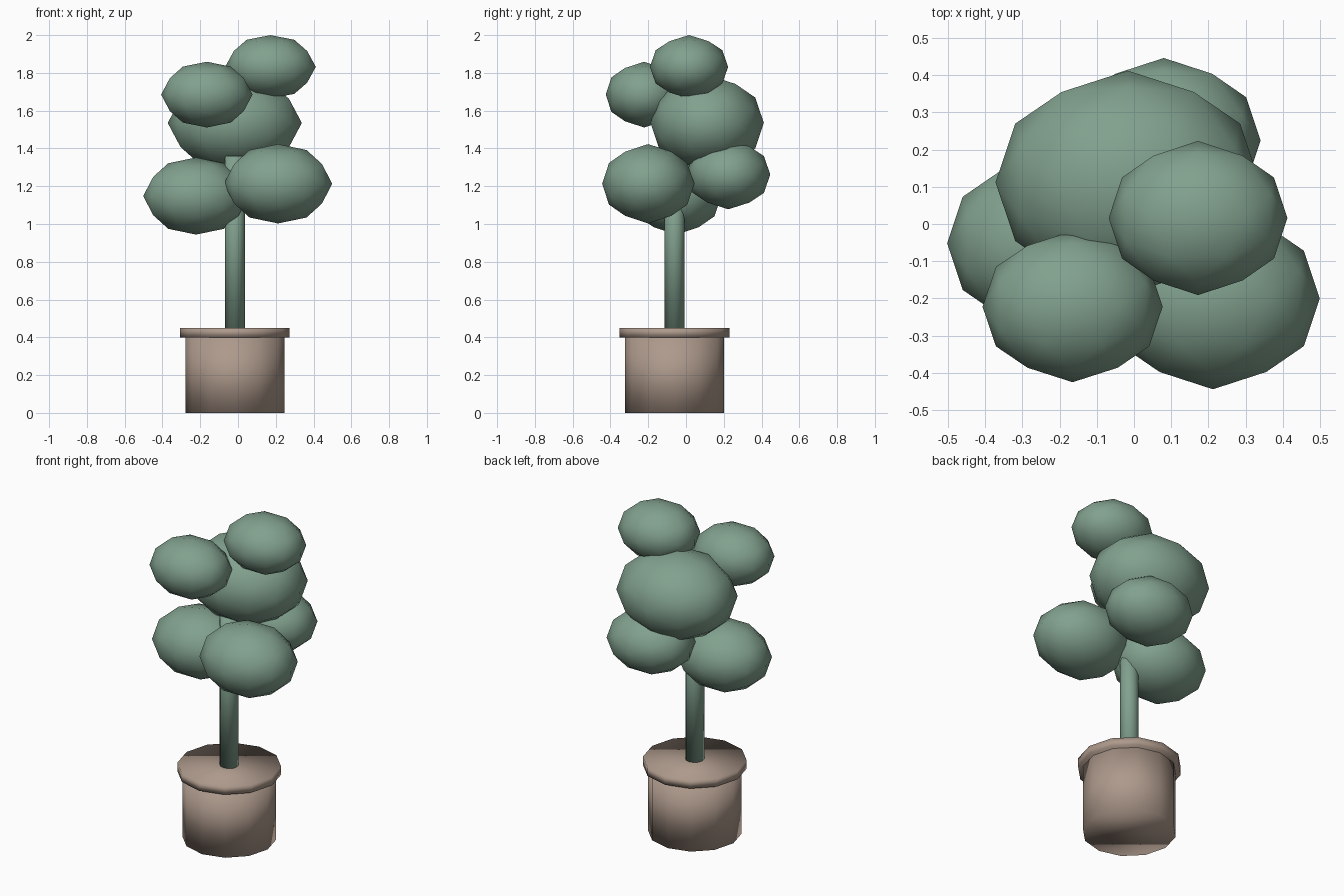
import bpy
import bmesh
from mathutils import Matrix, Vector

cube = bpy.data.objects.get("Cube")
if cube:
    bpy.data.objects.remove(cube, do_unlink=True)


def material(name, rgb):
    mat = bpy.data.materials.new(name)
    mat.use_nodes = True
    mat.diffuse_color = (*rgb, 1)
    mat.node_tree.nodes["Principled BSDF"].inputs["Base Color"].default_value = (*rgb, 1)
    return mat


def finish(name, bm, mat):
    bmesh.ops.recalc_face_normals(bm, faces=bm.faces)
    for face in bm.faces:
        face.smooth = True
    mesh = bpy.data.meshes.new(name)
    bm.to_mesh(mesh)
    bm.free()
    mesh.materials.append(mat)
    obj = bpy.data.objects.new(name, mesh)
    bpy.context.collection.objects.link(obj)
    return obj


def cylinder(name, radius, bottom, top, mat):
    """Twelve-sided upright cylinder on the plant axis."""
    bm = bmesh.new()
    bmesh.ops.create_cone(bm, cap_ends=True, segments=12, radius1=radius,
                          radius2=radius, depth=top - bottom)
    centre = Vector((-0.017, -0.061, (top + bottom) / 2))
    bmesh.ops.translate(bm, verts=bm.verts, vec=centre)
    return finish(name, bm, mat)


def leaf_ball(name, centre, radii, mat):
    """Once-subdivided icosahedron with its edges centred on the axes."""
    bm = bmesh.new()
    golden = (1 + 5 ** 0.5) / 2
    for a in (-1, 1):
        for b in (-golden, golden):
            for co in ((a, 0, b), (0, b, a), (b, a, 0)):
                bm.verts.new(co)
    bmesh.ops.convex_hull(bm, input=bm.verts)
    bmesh.ops.subdivide_edges(bm, edges=bm.edges, cuts=1, use_grid_fill=True)
    for v in bm.verts:
        v.co.normalize()
    bm.transform(Matrix.Translation(centre) @ Matrix.Diagonal((*radii, 1)))
    return finish(name, bm, mat)


leaf_green = material("leaf green", (0.22, 0.355, 0.27))
clay = material("clay brown", (0.42, 0.32, 0.26))

# Pot and stem
cylinder("pot", 0.262, 0, 0.4, clay)
cylinder("pot_rim", 0.29, 0.4, 0.45, clay)
cylinder("trunk", 0.053, 0.44, 1.36, leaf_green)

# Foliage
foliage = {
    "top_foliage": ((0.172, 0.016, 1.832), (0.24, 0.207, 0.168)),
    "upper_right_foliage": ((-0.165, -0.222, 1.685), (0.242, 0.203, 0.174)),
    "main_foliage": ((-0.017, 0.112, 1.535), (0.355, 0.3, 0.255)),
    "lower_right_foliage": ((-0.222, -0.052, 1.148), (0.28, 0.238, 0.204)),
    "lower_left_foliage": ((0.212, -0.2, 1.213), (0.287, 0.244, 0.21)),
    "back_foliage": ((0.08, 0.224, 1.262), (0.26, 0.222, 0.184)),
}
for name, (centre, radii) in foliage.items():
    leaf_ball(name, centre, radii, leaf_green)
